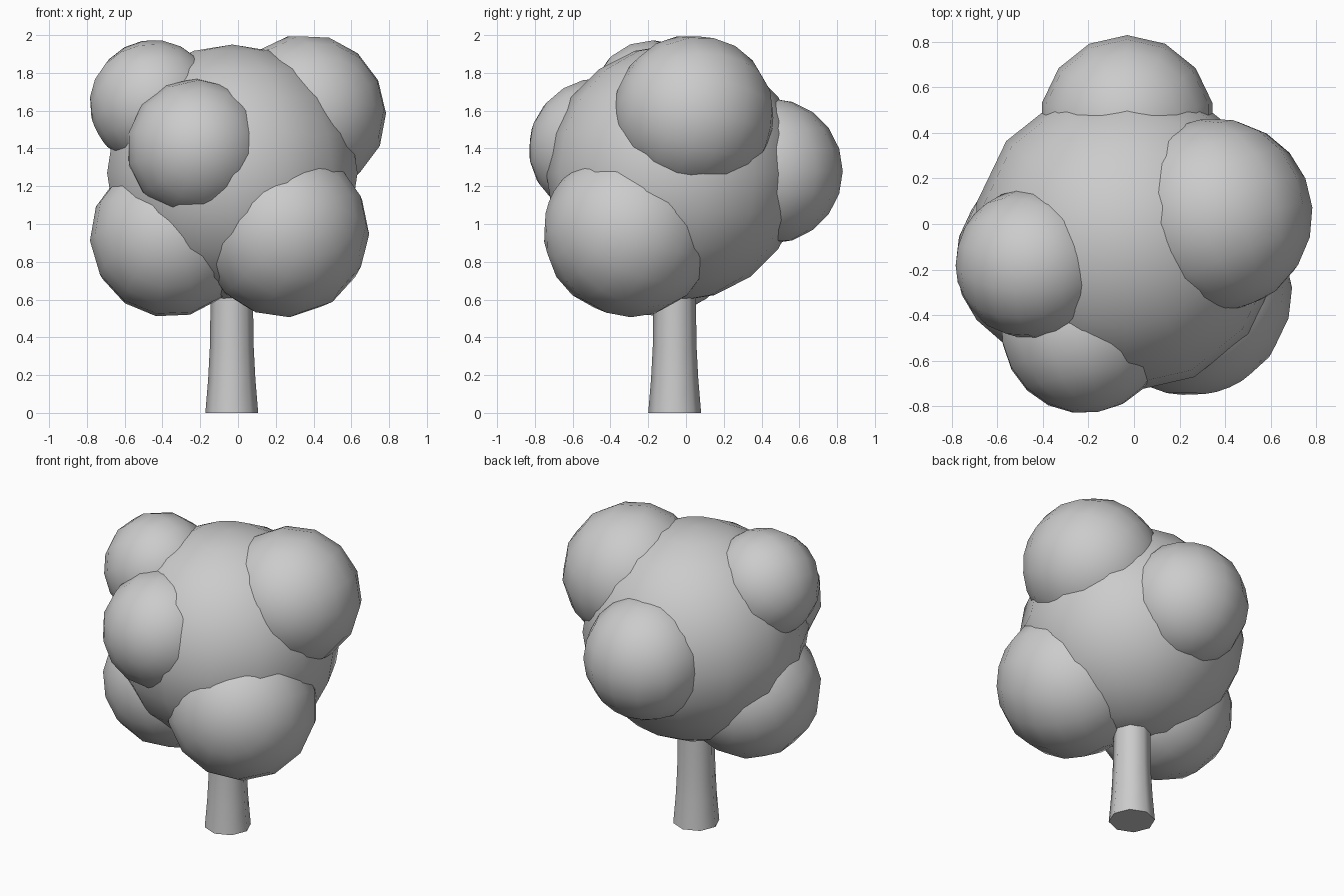
import bpy, bmesh, math
from mathutils import Matrix, Euler

if "Cube" in bpy.data.objects:
    bpy.data.objects.remove(bpy.data.objects["Cube"])


def finish(bm, name):
    bmesh.ops.recalc_face_normals(bm, faces=bm.faces)
    mesh = bpy.data.meshes.new(name)
    bm.to_mesh(mesh)
    bm.free()
    obj = bpy.data.objects.new(name, mesh)
    bpy.context.collection.objects.link(obj)
    bpy.ops.object.select_all(action='DESELECT')
    obj.select_set(True)
    bpy.context.view_layer.objects.active = obj
    bpy.ops.object.shade_smooth_by_angle(angle=math.radians(50))
    return obj


def foliage(name, centre, radius, turn):
    bm = bmesh.new()
    rot = Euler([math.radians(a) for a in turn]).to_matrix().to_4x4()
    bmesh.ops.create_uvsphere(bm, u_segments=14, v_segments=10, radius=radius,
                              matrix=Matrix.Translation(centre) @ rot)
    return finish(bm, name)


# Foliage: one large crown with six smaller clumps
foliage("crown", (-0.03, -0.06, 1.27), 0.68, (0, 0, 0))
clumps = [
    ("clump_upper_right", (0.36, 0.04, 1.58), 0.425, (80, 15, 20)),
    ("clump_upper_left", (-0.45, -0.175, 1.64), 0.335, (20, 60, 10)),
    ("clump_front", (-0.22, -0.46, 1.40), 0.372, (85, 0, 10)),
    ("clump_lower_left", (-0.36, -0.16, 0.93), 0.425, (75, 10, 0)),
    ("clump_lower_right", (0.24, -0.30, 0.96), 0.455, (70, 20, 15)),
    ("clump_back", (-0.03, 0.445, 1.28), 0.385, (0, 0, 0)),
]
for clump in clumps:
    foliage(*clump)

# Trunk: eight-sided, flaring at the foot
bm = bmesh.new()
sides = 8
profile = [(0.0, 0.14), (0.18, 0.125), (0.35, 0.116), (0.55, 0.113), (0.8, 0.11)]
rings = []
for z, r in profile:
    rings.append([bm.verts.new((-0.033 + r * math.cos(2 * math.pi * i / sides),
                                -0.06 + r * math.sin(2 * math.pi * i / sides), z))
                  for i in range(sides)])
for low, high in zip(rings, rings[1:]):
    for i in range(sides):
        j = (i + 1) % sides
        bm.faces.new((low[i], low[j], high[j], high[i]))
bm.faces.new(rings[0][::-1])
bm.faces.new(rings[-1])
finish(bm, "trunk")
